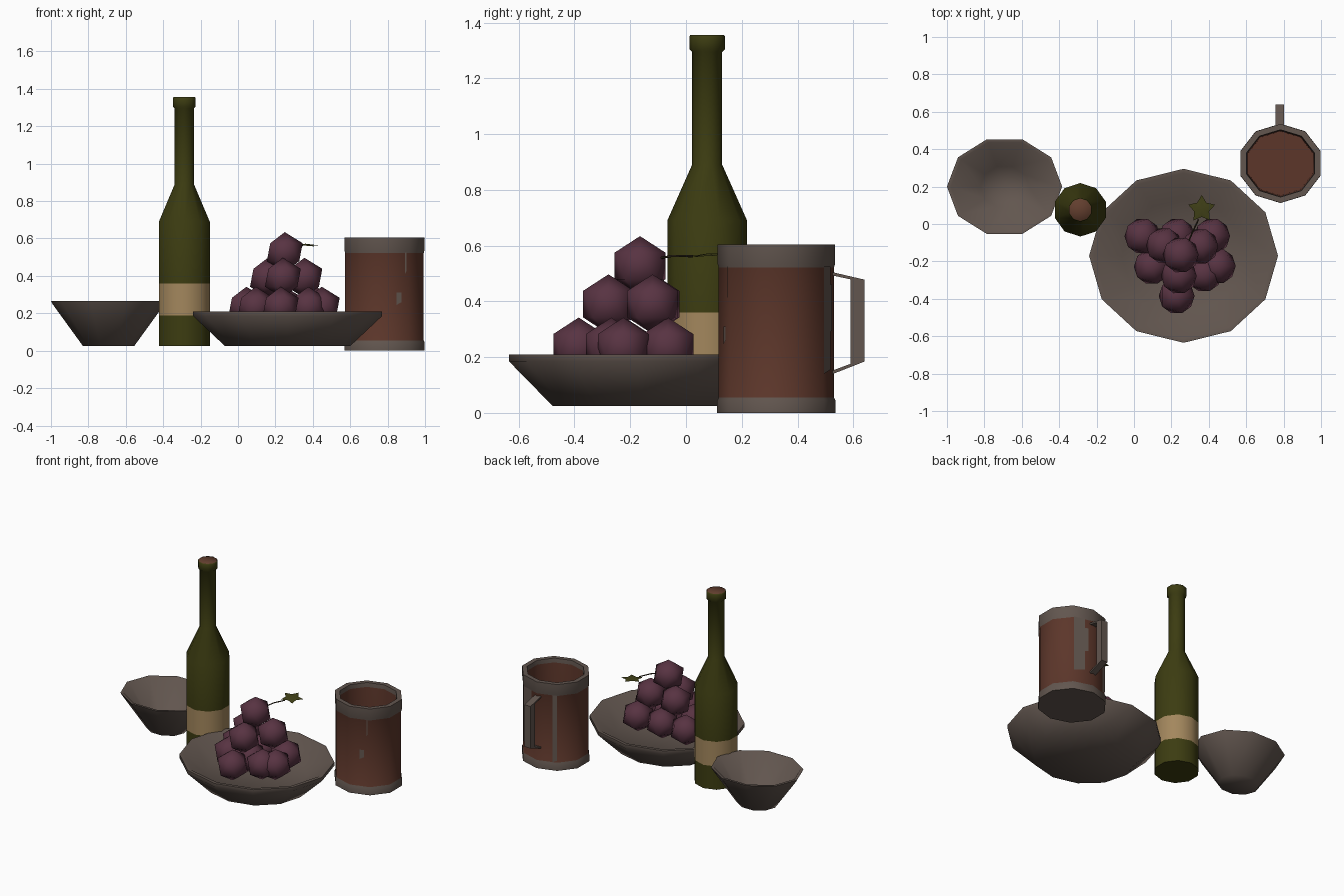
import bpy, bmesh, math
from mathutils import Vector

if "Cube" in bpy.data.objects:
    bpy.data.objects.remove(bpy.data.objects["Cube"])


def mat(name, r, g, b):
    m = bpy.data.materials.new(name)
    lin = [((c / 255 + 0.055) / 1.055) ** 2.4 for c in (r, g, b)]
    m.diffuse_color = (*lin, 1)
    m.use_nodes = True
    m.node_tree.nodes["Principled BSDF"].inputs["Base Color"].default_value = m.diffuse_color
    return m


stoneware = mat("grey stoneware", 98, 86, 79)
glass = mat("green glass", 60, 60, 17)
paper = mat("tan paper", 163, 135, 93)
cork = mat("brown cork", 98, 62, 46)
clay = mat("brown clay", 92, 54, 42)
grape_skin = mat("purple grape", 88, 51, 66)
leaf_green = mat("leaf green", 66, 66, 24)
stem_brown = mat("dark stem", 50, 42, 26)


def finish(bm, name, mats, angle=60):
    bmesh.ops.remove_doubles(bm, verts=bm.verts, dist=0.0005)
    me = bpy.data.meshes.new(name)
    bm.to_mesh(me)
    bm.free()
    ob = bpy.data.objects.new(name, me)
    bpy.context.collection.objects.link(ob)
    for m in mats:
        me.materials.append(m)
    bpy.ops.object.select_all(action='DESELECT')
    ob.select_set(True)
    bpy.context.view_layer.objects.active = ob
    bpy.ops.object.shade_smooth_by_angle(angle=math.radians(angle))
    return ob


def lathe(name, center, profile, sides, start, mats, squash=(1, 1), angle=60):
    """Profile of (radius, z, material of the band above it), bottom to top."""
    bm = bmesh.new()
    rings = []
    for r, z, _ in profile:
        ring = []
        for i in range(sides):
            a = math.radians(start) + math.tau * i / sides
            ring.append(bm.verts.new((center[0] + r * squash[0] * math.cos(a),
                                      center[1] + r * squash[1] * math.sin(a), z)))
        rings.append(ring)
    for j in range(len(rings) - 1):
        lo, hi = rings[j], rings[j + 1]
        r0, r1 = profile[j][0], profile[j + 1][0]
        for i in range(sides):
            k = (i + 1) % sides
            if r0 == 0:
                quad = (lo[0], hi[k], hi[i])
            elif r1 == 0:
                quad = (lo[i], lo[k], hi[0])
            else:
                quad = (lo[i], lo[k], hi[k], hi[i])
            bm.faces.new(quad).material_index = profile[j][2]
    bmesh.ops.delete(bm, geom=[v for v in bm.verts if not v.link_faces], context='VERTS')
    return finish(bm, name, mats, angle)


# Small bowl, ten-sided
lathe("bowl", (-0.692, 0.2),
      [(0, .025, 0), (.137, .025, 0), (.300, .25, 0), (.308, .265, 0),
       (.288, .265, 0), (.130, .06, 0), (0, .055, 0)],
      10, 0, [stoneware], (1, .863))

# Wide fruit plate, twelve-sided
lathe("plate", (0.265, -0.17),
      [(0, .025, 0), (.335, .025, 0), (.505, .185, 0), (.505, .21, 0),
       (.480, .21, 0), (.33, .11, 0), (0, .10, 0)],
      12, 0, [stoneware], (1, .921))

# Bottle with label band and cork
lathe("bottle", (-0.287, 0.076),
      [(0, .025, 0), (.143, .025, 0), (.143, .188, 1), (.143, .36, 0), (.143, .69, 0),
       (.054, .89, 0), (.054, 1.295, 0), (.064, 1.305, 0), (.064, 1.35, 0),
       (.060, 1.356, 2), (0, 1.356, 0)],
      10, 90, [glass, paper, cork])

# Mug: grey base, clay body, grey collar, clay inside
MUG, MX, MY = (0.783, 0.324), 1.065, 1.0
lathe("mug", MUG,
      [(0, 0, 0), (.212, 0, 0), (.212, .045, 0), (.207, .055, 1), (.207, .522, 0),
       (.211, .535, 0), (.211, .604, 0), (.180, .604, 0), (.177, .575, 1),
       (.172, .06, 1), (0, .06, 1)],
      10, 90, [stoneware, clay], (MX, MY))


# Grey glaze marks lying on the mug's flat sides
def glaze(bm, side, t0, t1, z0, z1):
    def corner(k):
        a = math.radians(90 + 36 * k)
        return Vector((MUG[0] + .21 * MX * math.cos(a), MUG[1] + .21 * MY * math.sin(a), 0))
    a, b = corner(side), corner(side + 1)
    pts = [a.lerp(b, t) + Vector((0, 0, z))
           for t, z in ((t0, z0), (t1, z0 + .015), (t1, z1), (t0, z1))]
    bm.faces.new([bm.verts.new(p) for p in pts])


bm = bmesh.new()
for mark in ((9, .03, .6, .14, .525), (9, .2, .75, .28, .46), (0, .78, .98, .055, .525),
             (5, .83, .89, .41, .525), (5, .5, .7, .245, .31)):
    glaze(bm, *mark)
finish(bm, "mug_glaze", [stoneware])

# Mug handle: flat outline loop given thickness
outer = [(.515, .507), (.64, .478), (.64, .184), (.515, .135)]
inner = [(.515, .495), (.59, .479), (.59, .176), (.515, .148)]
bm = bmesh.new()
loops = [[[bm.verts.new((0.78 + sx * .023, y, z)) for y, z in pts] for pts in (outer, inner)]
         for sx in (-1, 1)]
for i in range(3):
    for s in (0, 1):
        o, n = loops[s]
        bm.faces.new((o[i], o[i + 1], n[i + 1], n[i]))
    for e in (0, 1):
        p, q = loops[0][e], loops[1][e]
        bm.faces.new((p[i], p[i + 1], q[i + 1], q[i]))
bmesh.ops.recalc_face_normals(bm, faces=bm.faces)
finish(bm, "mug_handle", [stoneware], 30)

# Grapes stacked in three layers
layers = {
    .235: [(.045, -.065), (.23, -.065), (.418, -.065), (.095, -.228), (.375, -.268),
           (.448, -.225), (.228, -.385), (.25, -.22)],
    .390: [(.16, -.115), (.355, -.12), (.24, -.278)],
    .527: [(.25, -.165)],
}
n = 0
for z, spots in layers.items():
    for x, y in spots:
        n += 1
        bm = bmesh.new()
        bmesh.ops.create_icosphere(bm, subdivisions=1, radius=.107)
        bmesh.ops.translate(bm, verts=bm.verts, vec=(x, y, z))
        finish(bm, f"grape_{n:02d}", [grape_skin])

# Stem
cu = bpy.data.curves.new("stem", 'CURVE')
cu.dimensions = '3D'
cu.bevel_depth = .004
cu.bevel_resolution = 0
sp = cu.splines.new('POLY')
path = [(.28, -.12, .55), (.31, -.05, .563), (.345, .025, .562)]
sp.points.add(len(path) - 1)
for p, c in zip(sp.points, path):
    p.co = (*c, 1)
cu.materials.append(stem_brown)
bpy.context.collection.objects.link(bpy.data.objects.new("stem", cu))

# Lobed leaf, a thin star-like plate gently tilted
bm = bmesh.new()
hub = bm.verts.new((.362, .08, .572))
rim = []
for i in range(10):
    a = math.radians(90 + 36 * i)
    r = .075 if i % 2 == 0 else .042
    x, y = .362 + r * math.cos(a), .08 + r * math.sin(a)
    rim.append(bm.verts.new((x, y, .565 + .08 * (y - .08) - .05 * (x - .362))))
for i in range(10):
    bm.faces.new((hub, rim[i], rim[(i + 1) % 10]))
finish(bm, "leaf", [leaf_green])
